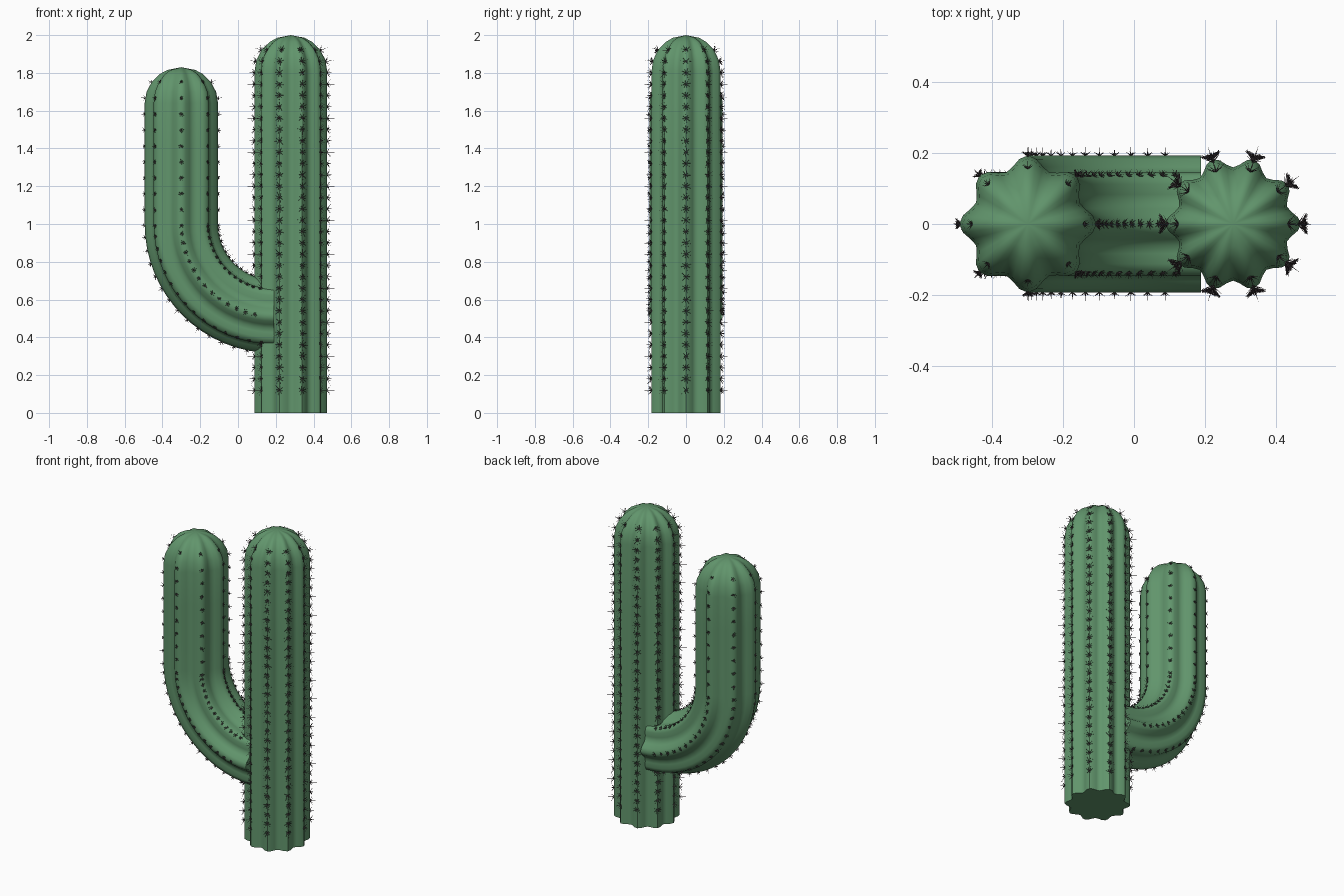
import bpy, bmesh, math, random
from mathutils import Vector

if "Cube" in bpy.data.objects:
    bpy.data.objects.remove(bpy.data.objects["Cube"])

random.seed(4)
Y = Vector((0, 1, 0))


def material(name, col):
    m = bpy.data.materials.new(name)
    m.diffuse_color = (*col, 1)
    m.use_nodes = True
    m.node_tree.nodes["Principled BSDF"].inputs["Base Color"].default_value = m.diffuse_color
    return m


GREEN = material("cactus_green", (0.12, 0.30, 0.15))
DARK = material("spine_dark", (0.07, 0.055, 0.06))
DOME = [math.radians(a) for a in (18, 36, 54, 67.5)]


def make_object(name, bm, mat, smooth):
    bmesh.ops.recalc_face_normals(bm, faces=bm.faces)
    me = bpy.data.meshes.new(name)
    bm.to_mesh(me)
    bm.free()
    me.materials.append(mat)
    ob = bpy.data.objects.new(name, me)
    bpy.context.collection.objects.link(ob)
    if smooth:
        bpy.ops.object.select_all(action='DESELECT')
        bpy.context.view_layer.objects.active = ob
        ob.select_set(True)
        bpy.ops.object.shade_smooth_by_angle(angle=math.radians(50))
    return ob


def ribbed_stem(name, frames, apex, ribs, radius, valley):
    """Sweep a ribbed section along frames of (centre, in-plane normal, scale)."""
    bm = bmesh.new()
    n = ribs * 6
    rings = []
    for c, nrm, s in frames:
        ring = []
        for i in range(n):
            a = 2 * math.pi * i / n
            r = s * (valley + (radius - valley) * (0.5 + 0.5 * math.cos(ribs * a)))
            ring.append(bm.verts.new(c + nrm * (r * math.cos(a)) + Y * (r * math.sin(a))))
        rings.append(ring)
    for lo, hi in zip(rings, rings[1:]):
        for i in range(n):
            j = (i + 1) % n
            bm.faces.new((lo[i], lo[j], hi[j], hi[i]))
    base, top = bm.verts.new(frames[0][0]), bm.verts.new(apex)
    for i in range(n):
        j = (i + 1) % n
        bm.faces.new((rings[0][j], rings[0][i], base))
        bm.faces.new((rings[-1][i], rings[-1][j], top))
    return make_object(name, bm, GREEN, True)


def needle(bm, p, d, length, w):
    d = d.normalized()
    u = d.orthogonal().normalized()
    v = d.cross(u)
    b = [bm.verts.new(p + w * (u * math.cos(k * 2.0944) + v * math.sin(k * 2.0944)))
         for k in range(3)]
    t = bm.verts.new(p + d * length)
    for k in range(3):
        bm.faces.new((b[k], b[(k + 1) % 3], t))


def cluster(bm, p, out, size):
    u = out.orthogonal().normalized()
    v = out.cross(u)
    needle(bm, p, out, size, 0.0022)
    turn = random.uniform(0, 6.28)
    for k in range(8):
        a = turn + k * math.pi / 4
        side = u * math.cos(a) + v * math.sin(a)
        needle(bm, p, out * random.uniform(0.5, 0.8) + side, size * random.uniform(0.65, 0.85), 0.002)


def spines(name, stations, ribs, radius, size):
    """Stations are (centre, in-plane normal, scale, axial tilt vector)."""
    bm = bmesh.new()
    for c, nrm, s, tilt in stations:
        for i in range(ribs):
            a = 2 * math.pi * i / ribs
            d = nrm * math.cos(a) + Y * math.sin(a)
            p = c + d * radius * s
            if name == "arm_spines" and p.x > 0.125:
                continue
            cluster(bm, p, (d + tilt).normalized(), size)
    return make_object(name, bm, DARK, False)


def dome_scale(z, start, h):
    """Width factor and outward tilt at height z of a domed top."""
    k = max(0, (z - start) / h)
    return math.sqrt(1 - k * k), Vector((0, 0, k))


# trunk
X = Vector((1, 0, 0))
tf = [(Vector((0.28, 0, z)), X, 1) for z in (0, 0.45, 0.9, 1.35, 1.81)]
tf += [(Vector((0.28, 0, 1.81 + 0.19 * math.sin(a))), X, math.cos(a)) for a in DOME]
ribbed_stem("trunk", tf, Vector((0.28, 0, 2.0)), 10, 0.192, 0.16)

# trunk spines
st = []
for i in range(31):
    z = 0.12 + 0.06 * i
    s, tilt = dome_scale(z, 1.81, 0.19)
    st.append((Vector((0.28, 0, z)), X, s, tilt * 0.6))
spines("trunk_spines", st, 10, 0.19, 0.045)


# arm: quarter bend, then upright with a domed top
def bend(t):
    n = Vector((-math.sin(t), 0, -math.cos(t)))
    return Vector((0.19, 0, 1.0)) + n * 0.49, n


af = [(*bend(math.radians(90) * i / 16), 1) for i in range(17)]
N = Vector((-1, 0, 0))
af += [(Vector((-0.30, 0, z)), N, 1) for z in (1.2, 1.42, 1.64)]
af += [(Vector((-0.30, 0, 1.64 + 0.19 * math.sin(a))), N, math.cos(a)) for a in DOME]
ribbed_stem("arm", af, Vector((-0.30, 0, 1.83)), 8, 0.194, 0.158)

# arm spines
zero = Vector((0, 0, 0))
st = [(*bend(math.radians(90) * i / 15), 1, zero) for i in range(1, 15)]
for i in range(10):
    z = 0.99 + 0.0845 * i
    s, tilt = dome_scale(z, 1.64, 0.19)
    st.append((Vector((-0.30, 0, z)), N, s, tilt * 0.8))
spines("arm_spines", st, 8, 0.193, 0.026)
